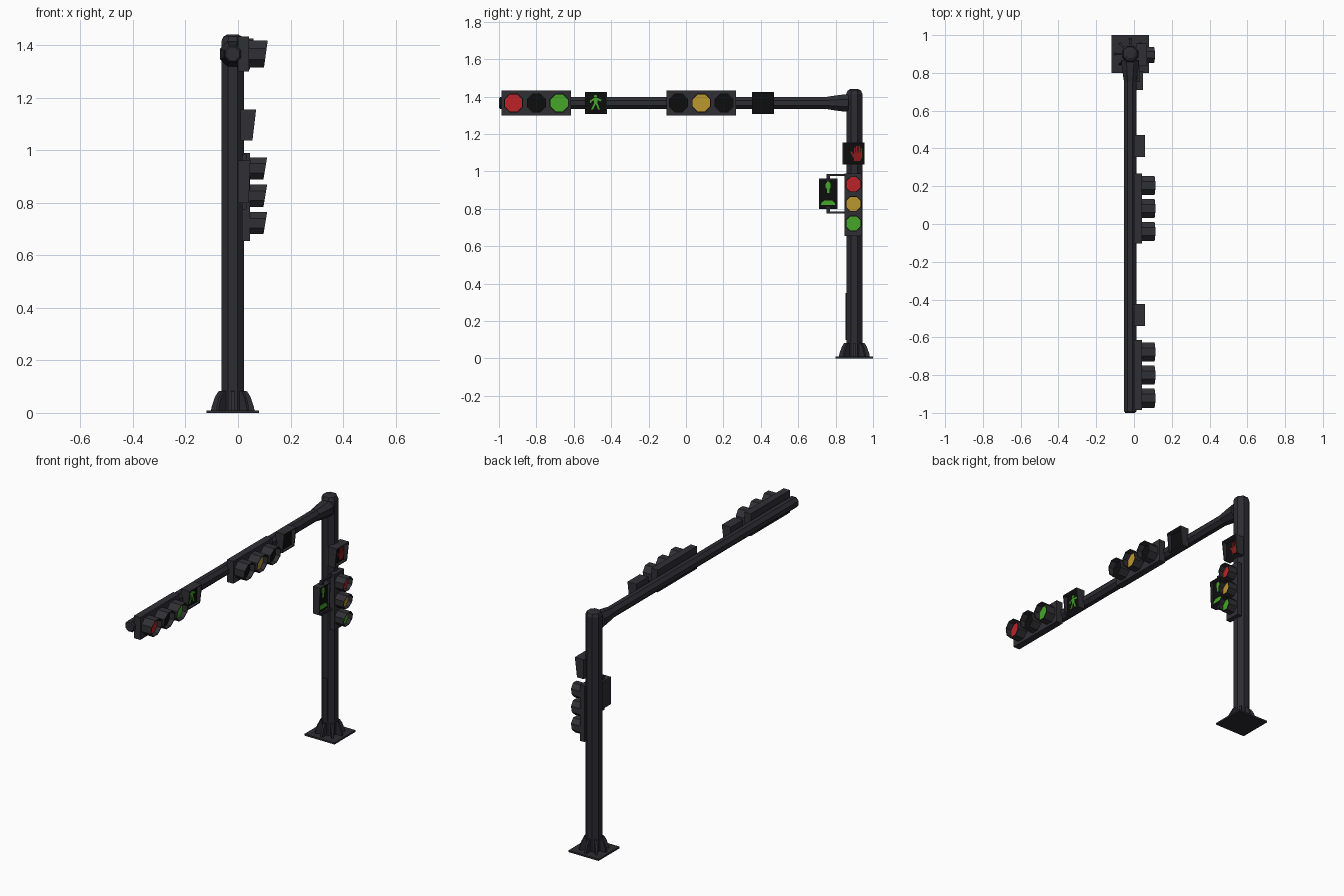
import bpy, bmesh
from math import sin, cos, pi
from mathutils import Vector

if "Cube" in bpy.data.objects:
    bpy.data.objects.remove(bpy.data.objects["Cube"])


def mat(name, r, g, b):
    m = bpy.data.materials.new(name)
    m.diffuse_color = (r, g, b, 1)
    m.use_nodes = True
    m.node_tree.nodes["Principled BSDF"].inputs["Base Color"].default_value = m.diffuse_color
    return m


METAL = mat("dark_metal", 0.025, 0.025, 0.032)
HOUSING = mat("housing_grey", 0.03, 0.03, 0.036)
BLACK = mat("black_glass", 0.004, 0.004, 0.004)
RED = mat("red_lens", 0.5, 0.016, 0.02)
YELLOW = mat("yellow_lens", 0.5, 0.31, 0.03)
GREEN = mat("green_lens", 0.06, 0.38, 0.02)
DIM_RED = mat("dim_red_sign", 0.25, 0.012, 0.012)


def loft(name, loops, body, end=None):
    """Skin equal-length loops and cap both ends; the last cap can have its own colour."""
    bm = bmesh.new()
    rows = [[bm.verts.new(p) for p in loop] for loop in loops]
    n = len(rows[0])
    for a, b in zip(rows, rows[1:]):
        for i in range(n):
            j = (i + 1) % n
            bm.faces.new((a[i], a[j], b[j], b[i]))
    bm.faces.new(rows[0][::-1])
    cap = bm.faces.new(rows[-1])
    if end:
        cap.material_index = 1
    bmesh.ops.recalc_face_normals(bm, faces=bm.faces)
    me = bpy.data.meshes.new(name)
    bm.to_mesh(me)
    bm.free()
    me.materials.append(body)
    if end:
        me.materials.append(end)
    ob = bpy.data.objects.new(name, me)
    bpy.context.collection.objects.link(ob)
    return ob


def octagon(a, b=None):
    """Octagon with flat sides at distance a (and b on the second axis)."""
    k = 1 / cos(pi / 8)
    return [(a * k * cos(pi / 8 + i * pi / 4), (b or a) * k * sin(pi / 8 + i * pi / 4)) for i in range(8)]


def rect(w, h):
    return [(-w / 2, -h / 2), (w / 2, -h / 2), (w / 2, h / 2), (-w / 2, h / 2)]


def box(name, x, y, z, m):
    loop = [(y[0], z[0]), (y[1], z[0]), (y[1], z[1]), (y[0], z[1])]
    return loft(name, [[(v, *p) for p in loop] for v in x], m)


def hood(name, x0, yc, zc, shape, depth, slant, wall, recess, face):
    """Hollow shade facing +x with a slanted mouth and a coloured face inside."""
    half_y = max(p[0] for p in shape)
    half_z = max(p[1] for p in shape)
    inner = [(y * (1 - wall / half_y), z * (1 - wall / half_z)) for y, z in shape]

    def mouth(loop):
        return [(x0 + depth + slant * z / half_z, yc + y, zc + z) for y, z in loop]

    def flat(loop, x):
        return [(x, yc + y, zc + z) for y, z in loop]
    return loft(name, [flat(shape, x0), mouth(shape), mouth(inner), flat(inner, x0 + recess)], HOUSING, face)


def glyph(name, x, yc, zc, polys, m):
    """Thin pictogram plates, points given in hundredths."""
    for i, poly in enumerate(polys):
        loft(f"{name}_{i}", [[(v, yc + y / 100, zc + z / 100) for y, z in poly] for v in (x - 0.002, x + 0.002)], m)


PX, PY, AZ = -0.02, 0.9, 1.366  # pole centre and arm height

# pole with chamfered top
loft("pole", [[(PX + x, PY + y, z) for x, y in octagon(r)]
              for r, z in ((0.043, 0), (0.043, 1.415), (0.036, 1.432), (0.022, 1.44))], METAL)

# base plate
box("base_plate", (PX - 0.1, PX + 0.1), (PY - 0.1, PY + 0.1), (0, 0.01), METAL)

# access door on the pole
box("access_door", (PX - 0.014, PX + 0.014), (PY - 0.048, PY - 0.04), (0.1, 0.35), METAL)

# arm and flared joint
loft("arm", [[(PX + x, y, AZ + z) for x, z in octagon(r)]
             for r, y in ((0.026, -1), (0.032, -0.992), (0.032, 0.88))], METAL)
loft("arm_joint", [[(PX + x, y, AZ + z) for x, z in octagon(r)]
                   for r, y in ((0.033, 0.755), (0.038, 0.785), (0.044, 0.83), (0.048, 0.868))], METAL)

# curved gussets around the pole foot
FIN = [(0.035, 0.008), (0.083, 0.008), (0.08, 0.025), (0.068, 0.06), (0.055, 0.082), (0.035, 0.085)]
for i in range(8):
    d = Vector((cos(i * pi / 4), sin(i * pi / 4), 0))
    side = Vector((-d.y, d.x, 0)) * 0.006
    loft(f"foot_gusset_{i}", [[Vector((PX, PY, z)) + d * r + s for r, z in FIN] for s in (-side, side)], METAL)

# horizontal three-lamp signals on the arm
for tag, yc, lenses in (("outer", -0.8, (RED, BLACK, GREEN)), ("inner", 0.082, (BLACK, YELLOW, BLACK))):
    box(f"{tag}_signal_housing", (0.0, 0.042), (yc - 0.186, yc + 0.186), (AZ - 0.067, AZ + 0.067), HOUSING)
    for i, lens in enumerate(lenses):
        hood(f"{tag}_signal_lamp_{i}", 0.04, yc + (i - 1) * 0.122, AZ, octagon(0.051),
             0.066, 0.007, 0.005, 0.035, lens)

# vertical three-lamp signal on the pole
box("pole_signal_housing", (0.015, 0.045), (0.848, 0.942), (0.655, 0.99), HOUSING)
for i, lens in enumerate((GREEN, YELLOW, RED)):
    hood(f"pole_signal_lamp_{i}", 0.043, 0.895, 0.722 + i * 0.1045, octagon(0.042),
         0.061, 0.007, 0.004, 0.033, lens)

# small square crossing signs
for name, x, y, z in (("outer_arm_sign", 0.0, -0.482, AZ), ("inner_arm_sign", 0.0, 0.412, AZ),
                      ("pole_sign", 0.01, 0.896, 1.096)):
    hood(name, x, y, z, rect(0.117, 0.117), 0.052, 0.007, 0.006, 0.03, BLACK)

# walking figure on the outer sign
glyph("walking_figure", 0.031, -0.482, AZ + 0.004, [
    [(y * 0.8 - 0.2, z * 0.8 + 3.2) for y, z in octagon(1)],
    [(-1.2, 2.2), (1, 2.2), (1, -0.8), (-1, -0.8)],
    [(-1, 2.2), (-3.2, 0.8), (-3.2, -0.4), (-2.5, -0.4), (-2.3, 0.4), (-1, 1)],
    [(1, 2.2), (3, 1.4), (2.8, 0.4), (1, 1)],
    [(-1, -0.8), (0, -0.8), (-1.6, -4), (-2.6, -4)],
    [(0, -0.8), (1, -0.8), (2.2, -4), (1.2, -4)]], GREEN)

# raised hand on the pole sign
glyph("raised_hand", 0.041, 0.908, 1.096, [
    [(-1, -4), (2.2, -4), (3.4, -2), (3.4, 0.5), (-1, 0.5)],
    [(-3, 0.8), (-2.2, 1.2), (-1, -0.6), (-1, -2.8)]] +
    [[(y, 0.5), (y + 0.8, 0.5), (y + 0.8, h), (y, h)] for y, h in ((-1, 3.2), (0.1, 4), (1.3, 4), (2.5, 3))], DIM_RED)

# tall side sign with a standing figure
hood("side_sign", 0.0, 0.76, 0.88, rect(0.1, 0.163), 0.044, 0.003, 0.006, 0.03, BLACK)
glyph("standing_figure", 0.031, 0.76, 0.88, [
    [(y, z + 4.4) for y, z in octagon(1.3, 2.1)],
    [(-0.6, 2.6), (0.6, 2.6), (0.6, 0.4), (-0.6, 0.4)],
    [(-3.9, -6), (3.9, -6), (3.6, -4.8), (2, -3.5), (-2, -3.5), (-3.6, -4.8)]], GREEN)

# side sign brackets
for z in (0.78, 0.98):
    box("side_sign_bracket", (0.018, 0.03), (0.752, 0.86), (z - 0.005, z + 0.005), METAL)
    lo, hi = sorted((z, 0.88 + (z - 0.88) * 0.75))
    box("side_sign_post", (0.015, 0.033), (0.751, 0.769), (lo - 0.004, hi + 0.004), METAL)
